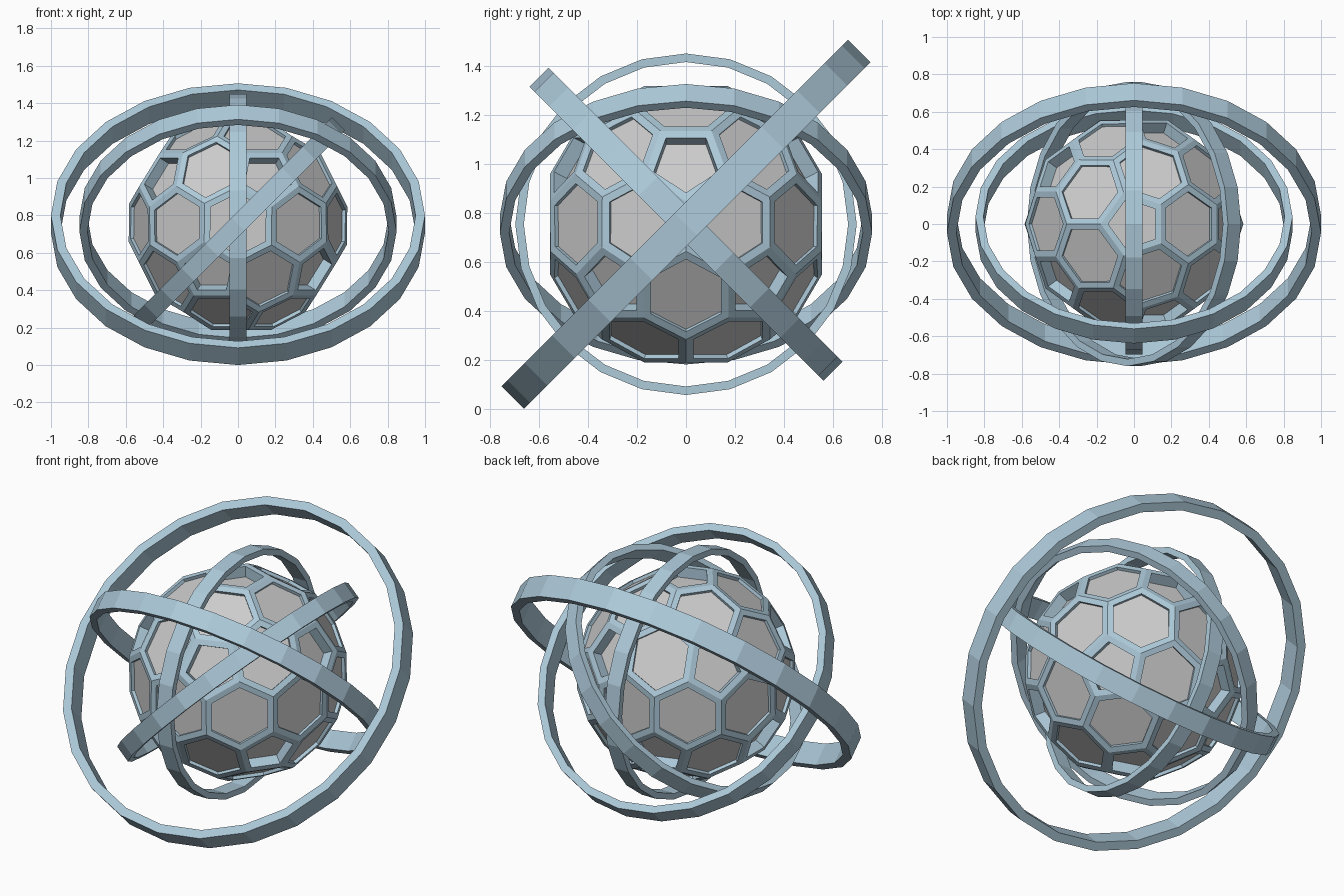
import bpy, bmesh, math
from mathutils import Vector, Matrix

if "Cube" in bpy.data.objects:
    bpy.data.objects.remove(bpy.data.objects["Cube"])

CENTRE = Vector((0, 0, 0.753))
R = 0.592          # circumradius of the core

blue = bpy.data.materials.new("blue_grey")
blue.diffuse_color = (0.42, 0.59, 0.70, 1)
blue.use_nodes = True
blue.node_tree.nodes["Principled BSDF"].inputs["Base Color"].default_value = blue.diffuse_color


def make_object(name, bm, mat=None):
    me = bpy.data.meshes.new(name)
    bm.to_mesh(me)
    bm.free()
    ob = bpy.data.objects.new(name, me)
    ob.location = CENTRE
    if mat:
        me.materials.append(mat)
    bpy.context.collection.objects.link(ob)
    return ob


def ring(name, radius, axis, degrees, sides=24):
    """Flat band with rectangular section, proportional to its radius."""
    bm = bmesh.new()
    h, inner = radius * 0.065, radius * 0.95
    loops = []
    for i in range(sides):
        a = 2 * math.pi * i / sides
        c, s = math.cos(a), math.sin(a)
        loops.append([bm.verts.new((r * c, r * s, z)) for r, z in
                      ((radius, -h), (radius, h), (inner, h), (inner, -h))])
    for i in range(sides):
        p, q = loops[i], loops[(i + 1) % sides]
        for k in range(4):
            n = (k + 1) % 4
            bm.faces.new((p[k], q[k], q[n], p[n]))
    bm.transform(Matrix.Rotation(math.radians(degrees), 4, axis))
    bmesh.ops.recalc_face_normals(bm, faces=bm.faces)
    return make_object(name, bm, blue)


# Orbiting rings
ring("outer_ring", 1.0, 'X', 45)
ring("second_ring", 0.848, 'X', -45)
ring("third_ring", 0.76, 'Y', -45)
ring("inner_ring", 0.697, 'Y', 90)

# Core: hexagon and pentagon cells, the dual of a subdivided icosahedron
src = bmesh.new()
bmesh.ops.create_icosphere(src, subdivisions=2, radius=1)
frame = bmesh.new()
corner = {f: frame.verts.new(f.calc_center_median().normalized() * R)
          for f in src.faces}
for v in src.verts:
    n = v.co.normalized()
    u = n.orthogonal().normalized()
    w = n.cross(u)
    around = sorted(v.link_faces, key=lambda f: math.atan2(
        f.calc_center_median().dot(w), f.calc_center_median().dot(u)))
    frame.faces.new([corner[f] for f in around])
src.free()
frame.normal_update()

# Inset every cell, then sink it: shallow hexagons, deep pentagons
cells = list(frame.faces)
bmesh.ops.inset_individual(frame, faces=cells, thickness=0.032,
                           use_even_offset=True)
frame.normal_update()
panels = bmesh.new()
for f in cells:
    depth = 0.062 if len(f.verts) == 5 else 0.018
    shift = f.calc_center_median().normalized() * -depth
    rim = list(f.verts)
    floor = [frame.verts.new(v.co + shift) for v in rim]
    for i in range(len(rim)):
        j = (i + 1) % len(rim)
        frame.faces.new((rim[i], rim[j], floor[j], floor[i]))
    panels.faces.new([panels.verts.new(v.co) for v in floor])
bmesh.ops.delete(frame, geom=cells, context='FACES_ONLY')

make_object("core_frame", frame, blue)
make_object("core_panels", panels)
